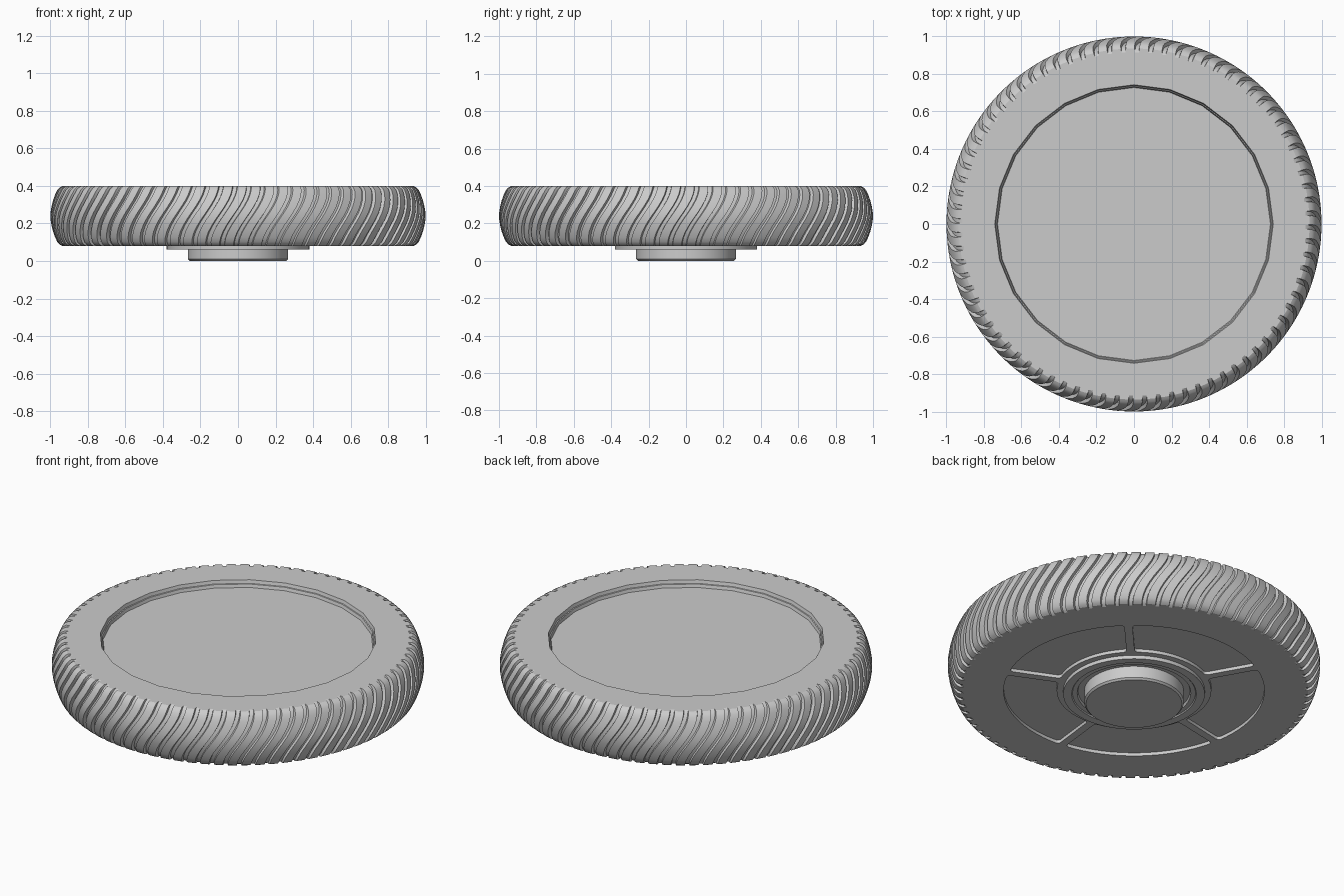
import bpy, bmesh, math
from math import sin, cos, pi, asin

if "Cube" in bpy.data.objects:
    bpy.data.objects.remove(bpy.data.objects["Cube"], do_unlink=True)

grey = bpy.data.materials.new("plain_grey")
grey.use_nodes = True
grey.diffuse_color = (0.6, 0.6, 0.6, 1)
grey.node_tree.nodes["Principled BSDF"].inputs["Base Color"].default_value = (0.6, 0.6, 0.6, 1)


def finish(name, bm):
    """Turn a bmesh into a named grey object."""
    bmesh.ops.recalc_face_normals(bm, faces=bm.faces)
    mesh = bpy.data.meshes.new(name)
    bm.to_mesh(mesh)
    bm.free()
    mesh.materials.append(grey)
    obj = bpy.data.objects.new(name, mesh)
    bpy.context.collection.objects.link(obj)
    return obj


def shade(obj, degrees=25):
    bpy.ops.object.select_all(action='DESELECT')
    obj.select_set(True)
    bpy.context.view_layer.objects.active = obj
    bpy.ops.object.shade_smooth_by_angle(angle=math.radians(degrees))


def skin(bm, rings):
    """Bridge consecutive rings of vertices with quads."""
    n = len(rings[0])
    for a, b in zip(rings, rings[1:]):
        for i in range(n):
            j = (i + 1) % n
            bm.faces.new((a[i], a[j], b[j], b[i]))


def lathe(name, profile, sides):
    """Spin a profile of (radius, height) and cap both ends."""
    bm = bmesh.new()
    rings = [[bm.verts.new((r * cos(2 * pi * i / sides), r * sin(2 * pi * i / sides), z))
              for i in range(sides)] for r, z in profile]
    skin(bm, rings)
    bm.faces.new(rings[0])
    bm.faces.new(rings[-1])
    return finish(name, bm)


# Tyre: rounded section with swept S-shaped grooves
BOTTOM, TOP, GROOVES, DEPTH, SWEEP = 0.08, 0.40, 80, 0.02, 0.15
half = [(0.935, 0.16), (0.95, 0.152), (0.963, 0.138), (0.974, 0.115),
        (0.985, 0.085), (0.994, 0.05), (0.999, 0.018)]
mid = (BOTTOM + TOP) / 2
section = [(r, mid - h) for r, h in half] + [(r, mid + h) for r, h in reversed(half)]
columns = [(0.0, 0), (0.32, 0), (0.64, 0), (0.68, DEPTH), (0.96, DEPTH)]

bm = bmesh.new()
rings = []
for r, z in [(0.79, BOTTOM)] + section + [(0.79, TOP)]:
    t = (z - BOTTOM) / (TOP - BOTTOM)
    shift = SWEEP * (t * t * (3 - 2 * t) - 0.5)
    ring = []
    for k in range(GROOVES):
        for offset, depth in columns:
            a = 2 * pi * (k + offset) / GROOVES + shift
            rad = r - (depth if r > 0.8 else 0)
            ring.append(bm.verts.new((rad * cos(a), rad * sin(a), z)))
    rings.append(ring)
skin(bm, rings)
shade(finish("tyre", bm))

# Wheel disc: stepped recess on top, flat underside
disc = lathe("wheel_disc", [(0.727, 0.36), (0.732, 0.378), (0.737, 0.38), (0.742, TOP - 0.001),
                            (0.80, TOP - 0.001), (0.80, BOTTOM + 0.001)], 24)

# Five rounded pockets cut in the underside, leaving spokes between them
SPOKE, PANEL_IN, PANEL_OUT, STEPS = 0.022, 0.415, 0.70, 16
bm = bmesh.new()
for k in range(5):
    centre = math.radians(47.5 + 36 + 72 * k)
    outline = []
    for radius, direction in ((PANEL_IN, -1), (PANEL_OUT, 1)):
        reach = pi / 5 - asin(SPOKE / radius)
        for i in range(STEPS + 1):
            a = centre + direction * reach * (1 - 2 * i / STEPS)
            outline.append((radius * cos(a), radius * sin(a)))
    verts = [bm.verts.new((x, y, BOTTOM - 0.02)) for x, y in outline]
    bm.faces.new(verts)
    corners = [verts[i] for i in (0, STEPS, STEPS + 1, -1)]
    bmesh.ops.bevel(bm, geom=corners, offset=0.02, segments=3, affect='VERTICES', profile=0.5)
pocket = bmesh.ops.extrude_face_region(bm, geom=bm.faces[:])
bmesh.ops.translate(bm, vec=(0, 0, 0.04),
                    verts=[v for v in pocket["geom"] if isinstance(v, bmesh.types.BMVert)])
cutter = finish("pocket_cutter", bm)
cutter.hide_render = True

cut = disc.modifiers.new("pockets", 'BOOLEAN')
cut.operation = 'DIFFERENCE'
cut.solver = 'EXACT'
cut.object = cutter
bpy.context.view_layer.objects.active = disc
bpy.ops.object.modifier_apply(modifier=cut.name)
bpy.data.objects.remove(cutter, do_unlink=True)
shade(disc)

# Hub: flange, ring groove and centre boss
shade(lathe("hub", [(0.38, 0.09), (0.38, 0.06), (0.335, 0.06), (0.33, 0.066), (0.305, 0.066),
                    (0.30, 0.079), (0.267, 0.079), (0.267, 0.01), (0.257, 0.0)], 64))
